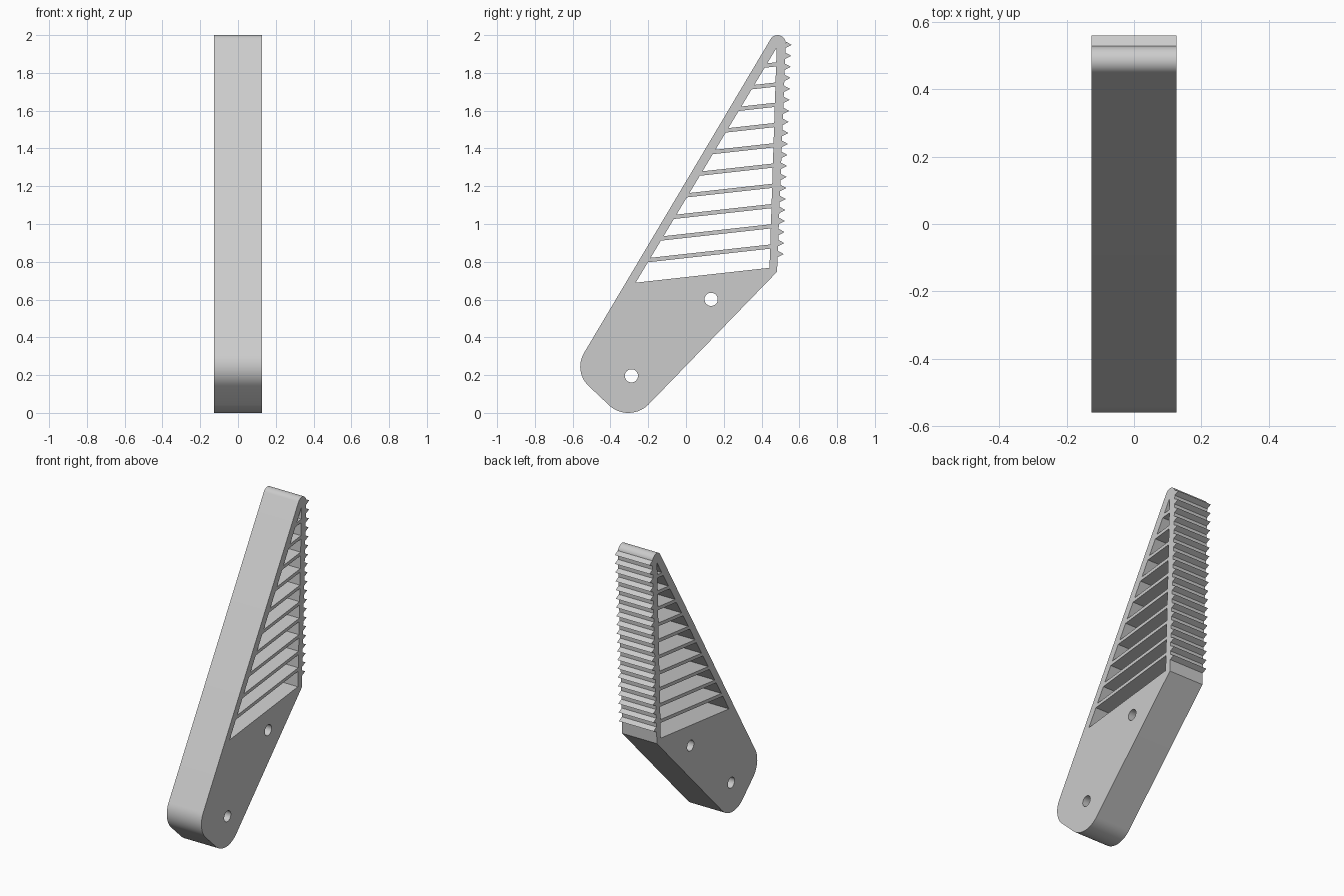
import bpy, bmesh
from math import radians, cos, sin
from mathutils import Vector, Matrix
from mathutils.geometry import intersect_line_line_2d

cube = bpy.data.objects.get("Cube")
if cube:
    bpy.data.objects.remove(cube)

HALF_WIDTH = 0.126


def arc(centre, radius, start, end, steps=14):
    """Points along a circular arc, angles in degrees."""
    angles = [radians(start + (end - start) * i / steps) for i in range(steps + 1)]
    return [Vector((centre[0] + radius * cos(a), centre[1] + radius * sin(a))) for a in angles]


def meet(p, d, q, e):
    """Intersection of two lines given by point and direction."""
    t = (q - p).cross(e) / d.cross(e)
    return p + d * t


# Outer outline: rounded foot, straight gripping edge, rounded tip
heel = arc((-0.42, 0.245), 0.14, 149.3, 226)
toe = arc((-0.305, 0.15), 0.15, 226, 316)
knee = Vector((0.482, 0.747))
tip = arc((0.485, 1.957), 0.043, -2.1, 149.3)

# Gripping teeth along the straight edge
edge = (tip[0] - knee).normalized()
outward = Vector((edge.y, -edge.x))
teeth = []
for i in range(20):
    z = 0.842 + 0.0583 * i
    root = knee + edge * ((z - knee.y) / edge.y)
    teeth += [root - edge * 0.018, root + outward * 0.032, root + edge * 0.016]

loops = [heel + toe + [knee] + teeth + tip]

# Pin holes
for centre in ((-0.289, 0.196), (0.133, 0.601)):
    loops.append(arc(centre, 0.035, 0, 360, 32)[:-1])

# Openings between the sloping ribs
apex = Vector((0.48, 1.934))
left_foot, right_foot = Vector((-0.267, 0.689)), Vector((0.442, 0.768))
slope = Vector((1, 0.111))
RIBS, PITCH, HALF_RIB = 10, 0.1068, 0.011


def level(height):
    """Left and right ends of a sloping line across the triangular window."""
    p = Vector((right_foot.x, height))
    return (meet(p, slope, left_foot, apex - left_foot),
            meet(p, slope, right_foot, apex - right_foot))


floor = right_foot.y
for i in range(RIBS):
    rib = 0.88 + PITCH * i
    (a, b), (d, c) = level(floor), level(rib - HALF_RIB)
    loops.append([a, b, c, d])
    floor = rib + HALF_RIB
loops.append([*level(floor), apex])

# Extrude the whole profile across the width
curve = bpy.data.curves.new("ribbed_finger", 'CURVE')
curve.dimensions = '2D'
curve.fill_mode = 'BOTH'
curve.extrude = HALF_WIDTH
for loop in loops:
    spline = curve.splines.new('POLY')
    spline.points.add(len(loop) - 1)
    for point, co in zip(spline.points, loop):
        point.co = (co.x, co.y, 0, 1)
    spline.use_cyclic_u = True
finger = bpy.data.objects.new("ribbed_finger", curve)
bpy.context.collection.objects.link(finger)
bpy.ops.object.select_all(action='DESELECT')
finger.select_set(True)
bpy.context.view_layer.objects.active = finger
bpy.ops.object.convert(target='MESH')
finger = bpy.context.object

# Stand the profile upright and weld the caps to the walls
mesh = finger.data
mesh.transform(Matrix(((0, 0, 1, 0), (1, 0, 0, 0), (0, 1, 0, 0), (0, 0, 0, 1))))
bm = bmesh.new()
bm.from_mesh(mesh)
bmesh.ops.remove_doubles(bm, verts=bm.verts, dist=0.0002)
bmesh.ops.recalc_face_normals(bm, faces=bm.faces)
bm.to_mesh(mesh)
bm.free()

# Plain grey plastic
grey = bpy.data.materials.new("light_grey")
grey.use_nodes = True
colour = (0.6, 0.6, 0.6, 1)
grey.diffuse_color = colour
grey.node_tree.nodes["Principled BSDF"].inputs["Base Color"].default_value = colour
mesh.materials.clear()
mesh.materials.append(grey)
bpy.ops.object.shade_smooth_by_angle(angle=radians(30))
